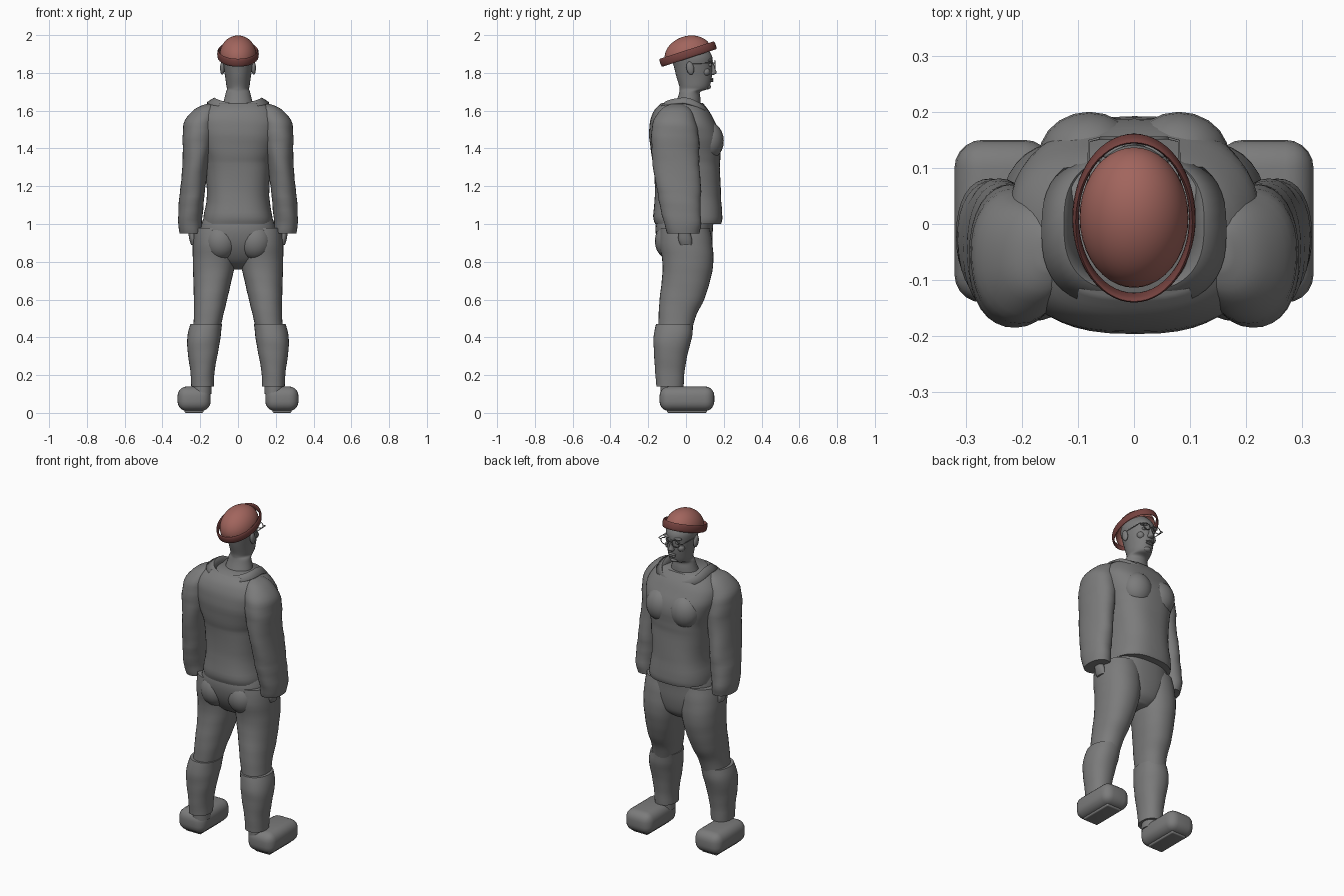
import bpy, bmesh, math
from mathutils import Vector, Matrix

cube = bpy.data.objects.get("Cube")
if cube:
    bpy.data.objects.remove(cube)


def material(name, rgb):
    m = bpy.data.materials.new(name)
    m.use_nodes = True
    m.diffuse_color = (*rgb, 1)
    m.node_tree.nodes["Principled BSDF"].inputs["Base Color"].default_value = (*rgb, 1)
    return m


GREY = material("plain grey", (0.2, 0.2, 0.2))
RED = material("hat red", (0.36, 0.13, 0.11))
DARK = material("brim dark red", (0.18, 0.055, 0.05))


def finish(name, bm, mat, angle=50):
    bmesh.ops.recalc_face_normals(bm, faces=bm.faces)
    me = bpy.data.meshes.new(name)
    bm.to_mesh(me)
    bm.free()
    me.materials.append(mat)
    ob = bpy.data.objects.new(name, me)
    bpy.context.collection.objects.link(ob)
    bpy.ops.object.select_all(action="DESELECT")
    ob.select_set(True)
    bpy.context.view_layer.objects.active = ob
    bpy.ops.object.shade_smooth_by_angle(angle=math.radians(angle))
    return ob


def spline(rows, steps):
    """Smooth in-between rows through the given rows."""
    out = []
    pts = [rows[0]] + list(rows) + [rows[-1]]
    for a, b, c, d in zip(pts, pts[1:], pts[2:], pts[3:]):
        for i in range(steps):
            t = i / steps
            out.append([q + t / 2 * (r - p + t * (2*p - 5*q + 4*r - s + t * (3*(q - r) + s - p)))
                        for p, q, r, s in zip(a, b, c, d)])
    return out + [list(rows[-1])]


def loft(name, rows, mat=GREY, square=2.0, n=32, steps=4, side=1, fold=0.0, cap=True):
    """Skin through rings given as (z, x, y, x radius, y radius)."""
    bm = bmesh.new()
    rings = []
    for z, x, y, rx, ry in spline(rows, steps):
        ring = []
        for k in range(n):
            a = 2 * math.pi * k / n
            c, s = math.cos(a), math.sin(a)
            f = 1 + fold * math.sin(52 * z + 2 * a) * math.cos(23 * z - a)
            px = math.copysign(abs(c) ** (2 / square), c) * rx * f
            py = math.copysign(abs(s) ** (2 / square), s) * ry * f
            ring.append(bm.verts.new((side * (x + px), y + py, z)))
        rings.append(ring)
    for r, q in zip(rings, rings[1:]):
        for k in range(n):
            bm.faces.new((r[k], r[(k + 1) % n], q[(k + 1) % n], q[k]))
    if cap:
        bm.faces.new(rings[0])
        bm.faces.new(rings[-1])
    return finish(name, bm, mat)


def blob(name, loc, size, mat=GREY, tilt=0):
    bm = bmesh.new()
    bmesh.ops.create_uvsphere(bm, u_segments=20, v_segments=12, radius=1)
    bm.transform(Matrix.Translation(loc) @ Matrix.Rotation(tilt, 4, "X") @ Matrix.Diagonal((*size, 1)))
    return finish(name, bm, mat)


def wire(name, pts, radius, mat=GREY, closed=False):
    cu = bpy.data.curves.new(name, "CURVE")
    cu.dimensions = "3D"
    cu.bevel_depth = radius
    cu.bevel_resolution = 2
    sp = cu.splines.new("POLY")
    sp.points.add(len(pts) - 1)
    for p, co in zip(sp.points, pts):
        p.co = (*co, 1)
    sp.use_cyclic_u = closed
    ob = bpy.data.objects.new(name, cu)
    cu.materials.append(mat)
    bpy.context.collection.objects.link(ob)


# Sweater body and trouser seat
loft("sweater_body", [
    (1.0, 0, 0.01, 0.183, 0.175), (1.04, 0, 0.01, 0.182, 0.183), (1.15, 0, 0.01, 0.165, 0.175),
    (1.3, 0, 0.005, 0.175, 0.175), (1.36, 0, 0.0, 0.185, 0.182), (1.46, 0, -0.005, 0.215, 0.19),
    (1.54, 0, -0.018, 0.225, 0.172), (1.6, 0, -0.025, 0.195, 0.145), (1.64, 0, -0.02, 0.15, 0.11)],
    square=2.6, n=48, fold=0.008)
loft("trouser_seat", [
    (0.76, 0, 0.03, 0.05, 0.05), (0.8, 0, 0.015, 0.13, 0.105), (0.88, 0, -0.002, 0.185, 0.14),
    (0.97, 0, -0.01, 0.2, 0.152), (1.05, 0, 0.0, 0.175, 0.15)], square=2.4, n=40)
for s in (-1, 1):
    blob("chest_bulge", (s * 0.08, 0.12, 1.44), (0.09, 0.08, 0.1))
    blob("seat_bulge", (s * 0.09, -0.08, 0.91), (0.09, 0.085, 0.1))

# Turned-down collar: a sheet from neck opening to outer edge
bm = bmesh.new()
N, rows = 48, []
for rx, ry, cy, lift in ((0.1, 0.105, 0.005, 0), (0.125, 0.12, 0.0, 0.03), (0.165, 0.14, -0.01, 0.005)):
    row = []
    for k in range(N):
        a = 2 * math.pi * k / N
        c, s = math.cos(a), math.sin(a)
        z = 1.615 + lift + 0.025 * abs(c) - 0.05 * max(s, 0) - 0.01 * max(-s, 0)
        row.append(bm.verts.new((rx * math.copysign(abs(c) ** 0.75, c),
                                 cy + ry * math.copysign(abs(s) ** 0.75, s), z)))
    rows.append(row)
for r, q in zip(rows, rows[1:]):
    for k in range(N):
        bm.faces.new((r[k], r[(k + 1) % N], q[(k + 1) % N], q[k]))
collar = finish("collar", bm, GREY)
collar.modifiers.new("thickness", "SOLIDIFY").thickness = 0.01

for s, label in ((1, "left"), (-1, "right")):
    # Sleeve and hand
    loft(label + "_sleeve", [
        (0.95, 0.25, -0.015, 0.058, 0.085), (1.0, 0.255, -0.018, 0.062, 0.097),
        (1.1, 0.248, -0.03, 0.066, 0.108), (1.2, 0.238, -0.04, 0.066, 0.118),
        (1.35, 0.222, -0.055, 0.07, 0.125), (1.47, 0.21, -0.058, 0.084, 0.125),
        (1.55, 0.2, -0.06, 0.08, 0.11), (1.61, 0.17, -0.055, 0.055, 0.075),
        (1.635, 0.15, -0.05, 0.02, 0.03)], side=s, square=2.2, fold=0.025)
    loft(label + "_palm", [
        (0.89, 0.235, 0.0, 0.014, 0.03), (0.92, 0.24, -0.005, 0.018, 0.036),
        (0.97, 0.245, -0.01, 0.02, 0.028)], side=s, n=16)
    for i in range(4):
        y = -0.025 + 0.016 * i
        wire(label + "_finger", [(s * 0.236, y, 0.91), (s * 0.23, y + 0.004, 0.885),
                                 (s * 0.222, y + 0.006, 0.865)], 0.008)
    # Thigh, lower leg and ankle
    loft(label + "_trouser_leg", [
        (0.45, 0.165, -0.055, 0.072, 0.09), (0.52, 0.155, -0.045, 0.078, 0.1),
        (0.6, 0.146, -0.022, 0.088, 0.118), (0.7, 0.135, 0.0, 0.101, 0.128),
        (0.8, 0.127, 0.01, 0.113, 0.135), (0.9, 0.124, 0.0, 0.115, 0.14),
        (0.98, 0.12, -0.005, 0.11, 0.13)], side=s, square=2.2, fold=0.008)
    loft(label + "_lower_leg", [
        (0.14, 0.188, -0.085, 0.06, 0.072), (0.22, 0.188, -0.085, 0.064, 0.078),
        (0.32, 0.186, -0.08, 0.08, 0.09), (0.4, 0.181, -0.07, 0.088, 0.102),
        (0.47, 0.168, -0.06, 0.084, 0.098)], side=s, square=2.2, fold=0.012)
    loft(label + "_ankle", [(0.1, 0.19, -0.08, 0.05, 0.055), (0.2, 0.19, -0.08, 0.05, 0.055)], side=s)

    # Block shoe with generous rounding, on a thin sole
    for part, size, z, r in (("_shoe", (0.175, 0.29, 0.13), 0.075, 0.05),
                             ("_sole", (0.1, 0.21, 0.02), 0.01, 0.008)):
        bm = bmesh.new()
        bmesh.ops.create_cube(bm, size=1)
        bm.transform(Matrix.Translation((s * 0.2325, 0.005, z)) @ Matrix.Diagonal((*size, 1)))
        bmesh.ops.bevel(bm, geom=bm.edges[:], offset=r, segments=5, profile=0.5, affect="EDGES")
        finish(label + part, bm, GREY)

    # Ear, eye, brow and spectacles
    blob(label + "_ear", (s * 0.083, 0.022, 1.825), (0.012, 0.02, 0.035), tilt=0.2)
    blob(label + "_eye", (s * 0.032, 0.126, 1.842), (0.014, 0.012, 0.009))
    blob(label + "_brow", (s * 0.034, 0.128, 1.866), (0.026, 0.014, 0.008))
    blob(label + "_cheek", (s * 0.04, 0.105, 1.805), (0.022, 0.022, 0.022))
    wire(label + "_lens_rim", [(s * 0.036 + 0.025 * math.cos(t * math.pi / 10), 0.153,
                                1.845 + 0.02 * math.sin(t * math.pi / 10)) for t in range(20)],
         0.0025, closed=True)
    wire(label + "_temple", [(s * 0.06, 0.153, 1.85), (s * 0.08, 0.148, 1.852),
                             (s * 0.082, 0.03, 1.85)], 0.0025)
    # Cord hanging from the collar
    wire(label + "_cord", [(s * 0.05, 0.1, 1.61), (s * 0.053, 0.115, 1.595), (s * 0.055, 0.135, 1.53)], 0.006)

# Head and neck
loft("head", [
    (1.58, 0, 0.0, 0.095, 0.08), (1.66, 0, 0.015, 0.073, 0.062), (1.698, 0, 0.02, 0.064, 0.055),
    (1.714, 0, 0.04, 0.058, 0.074), (1.735, 0, 0.045, 0.062, 0.082), (1.78, 0, 0.043, 0.068, 0.094),
    (1.83, 0, 0.038, 0.077, 0.101), (1.89, 0, 0.03, 0.083, 0.108), (1.94, 0, 0.02, 0.06, 0.08)])
loft("nose", [(1.79, 0, 0.138, 0.013, 0.01), (1.8, 0, 0.138, 0.017, 0.024),
              (1.825, 0, 0.136, 0.009, 0.018), (1.86, 0, 0.132, 0.007, 0.01)], n=16)
for z in (1.757, 1.768):
    blob("lip", (0, 0.134, z), (0.024, 0.012, 0.006))
blob("chin", (0, 0.112, 1.727), (0.025, 0.02, 0.015))
wire("bridge", [(-0.012, 0.153, 1.85), (0.012, 0.153, 1.85)], 0.0025)

# Hat: half dome with a separate tilted band around it
TILT = Matrix.Translation((0, 0.012, 1.895)) @ Matrix.Rotation(math.radians(18), 4, "X")
bm = bmesh.new()
bmesh.ops.create_uvsphere(bm, u_segments=40, v_segments=24, radius=1)
bmesh.ops.bisect_plane(bm, geom=bm.verts[:] + bm.edges[:] + bm.faces[:], plane_co=(0, 0, -0.12),
                       plane_no=(0, 0, 1), clear_inner=True)
bm.transform(TILT @ Matrix.Diagonal((0.097, 0.128, 0.1, 1)))
finish("hat_dome", bm, RED)

bm = bmesh.new()
N, M = 56, 12
grid = []
for i in range(N):
    a = 2 * math.pi * i / N
    row = []
    for j in range(M):
        b = 2 * math.pi * j / M
        off = 0.006 * math.cos(b)
        row.append(bm.verts.new(TILT @ Vector(((0.104 + off) * math.cos(a), (0.149 + off) * math.sin(a),
                                               0.005 + 0.022 * math.sin(b)))))
    grid.append(row)
for i in range(N):
    p, q = grid[i], grid[(i + 1) % N]
    for j in range(M):
        k = (j + 1) % M
        bm.faces.new((p[j], q[j], q[k], p[k]))
finish("hat_band", bm, DARK)
